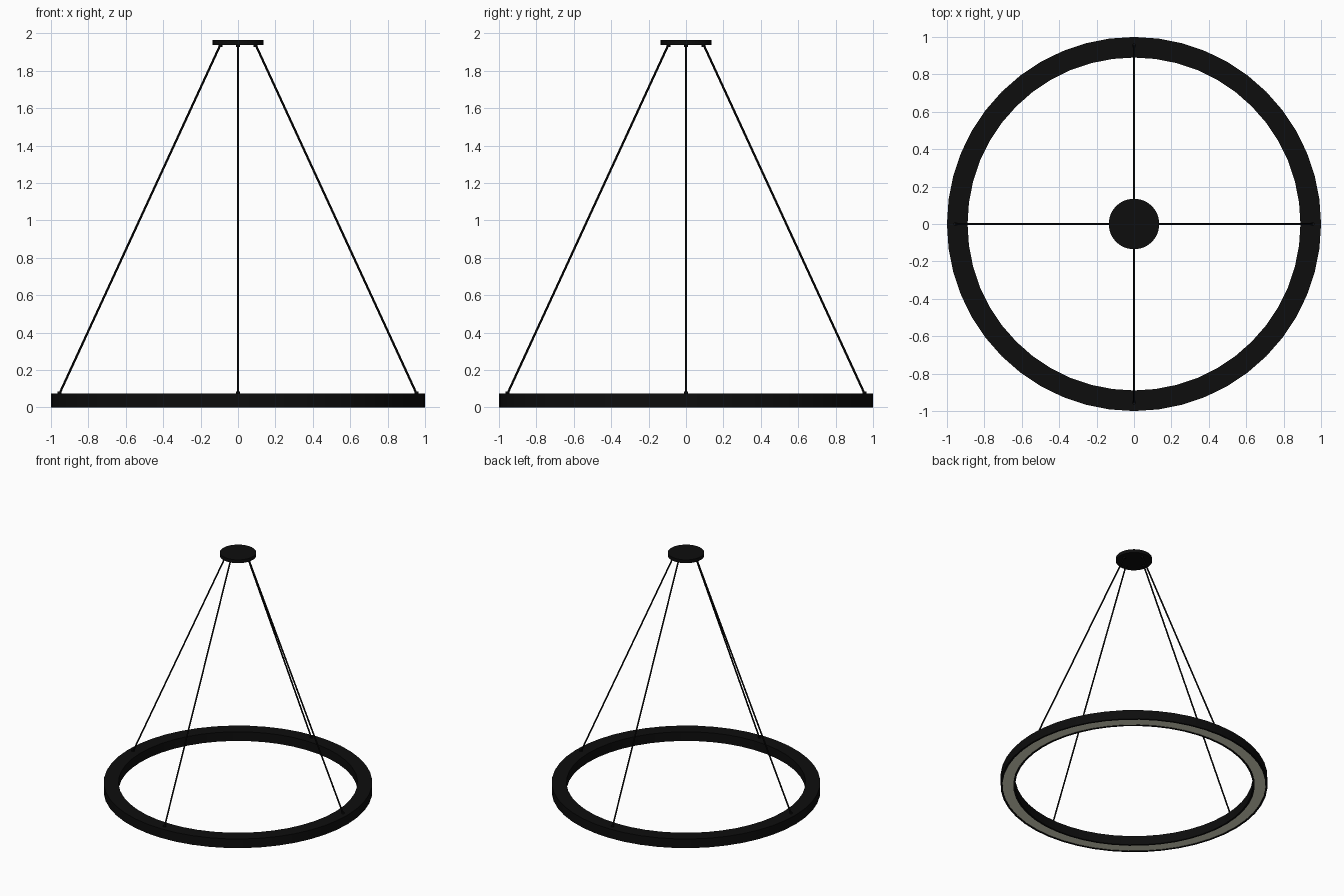
import bpy, bmesh, math
from mathutils import Vector

if "Cube" in bpy.data.objects:
    bpy.data.objects.remove(bpy.data.objects["Cube"])

SEG = 48


def material(name, rgb):
    m = bpy.data.materials.new(name)
    m.diffuse_color = (*rgb, 1)
    m.use_nodes = True
    m.node_tree.nodes["Principled BSDF"].inputs["Base Color"].default_value = m.diffuse_color
    return m


black = material("matte_black", (0.004, 0.004, 0.004))
glow = material("warm_diffuser", (0.8, 0.8, 0.62))


def finish(name, bm, mat):
    bmesh.ops.recalc_face_normals(bm, faces=bm.faces)
    me = bpy.data.meshes.new(name)
    bm.to_mesh(me)
    bm.free()
    me.materials.append(mat)
    ob = bpy.data.objects.new(name, me)
    bpy.context.collection.objects.link(ob)
    bpy.context.view_layer.objects.active = ob
    ob.select_set(True)
    bpy.ops.object.shade_smooth_by_angle(angle=math.radians(30))
    ob.select_set(False)
    return ob


def ring(name, profile, mat):
    """Revolve a closed (radius, z) profile around z."""
    bm = bmesh.new()
    loops = []
    for i in range(SEG):
        a = 2 * math.pi * i / SEG
        loops.append([bm.verts.new((r * math.cos(a), r * math.sin(a), z)) for r, z in profile])
    n = len(profile)
    for i in range(SEG):
        p, q = loops[i], loops[(i + 1) % SEG]
        for j in range(n):
            k = (j + 1) % n
            bm.faces.new((p[j], q[j], q[k], p[k]))
    return finish(name, bm, mat)


def rod(name, a, b, radius, sides, mat):
    """Capped cylinder between two points."""
    a, b = Vector(a), Vector(b)
    d = b - a
    bm = bmesh.new()
    bmesh.ops.create_cone(bm, cap_ends=True, segments=sides, radius1=radius, radius2=radius, depth=d.length)
    bmesh.ops.rotate(bm, verts=bm.verts, matrix=d.to_track_quat('Z', 'Y').to_matrix())
    bmesh.ops.translate(bm, verts=bm.verts, vec=(a + b) / 2)
    return finish(name, bm, mat)


# Ring housing: channel open underneath
ring("ring_housing", [(0.89, 0), (0.89, 0.075), (1.0, 0.075), (1.0, 0),
                      (0.985, 0), (0.985, 0.012), (0.905, 0.012), (0.905, 0)], black)
# Light strip set in the channel
ring("light_diffuser", [(0.905, 0.003), (0.905, 0.012), (0.985, 0.012), (0.985, 0.003)], glow)

# Ceiling canopy
rod("ceiling_canopy", (0, 0, 1.938), (0, 0, 1.965), 0.135, SEG, black)

# Four cables with small end fittings
for i in range(4):
    c, s = math.cos(i * math.pi / 2), math.sin(i * math.pi / 2)
    low, high = (0.955 * c, 0.955 * s), (0.093 * c, 0.093 * s)
    rod(f"cable_{i + 1}", (*low, 0.073), (*high, 1.942), 0.006, 10, black)
    rod(f"lower_fitting_{i + 1}", (*low, 0.073), (*low, 0.085), 0.01, 12, black)
    rod(f"upper_fitting_{i + 1}", (*high, 1.928), (*high, 1.94), 0.01, 12, black)
